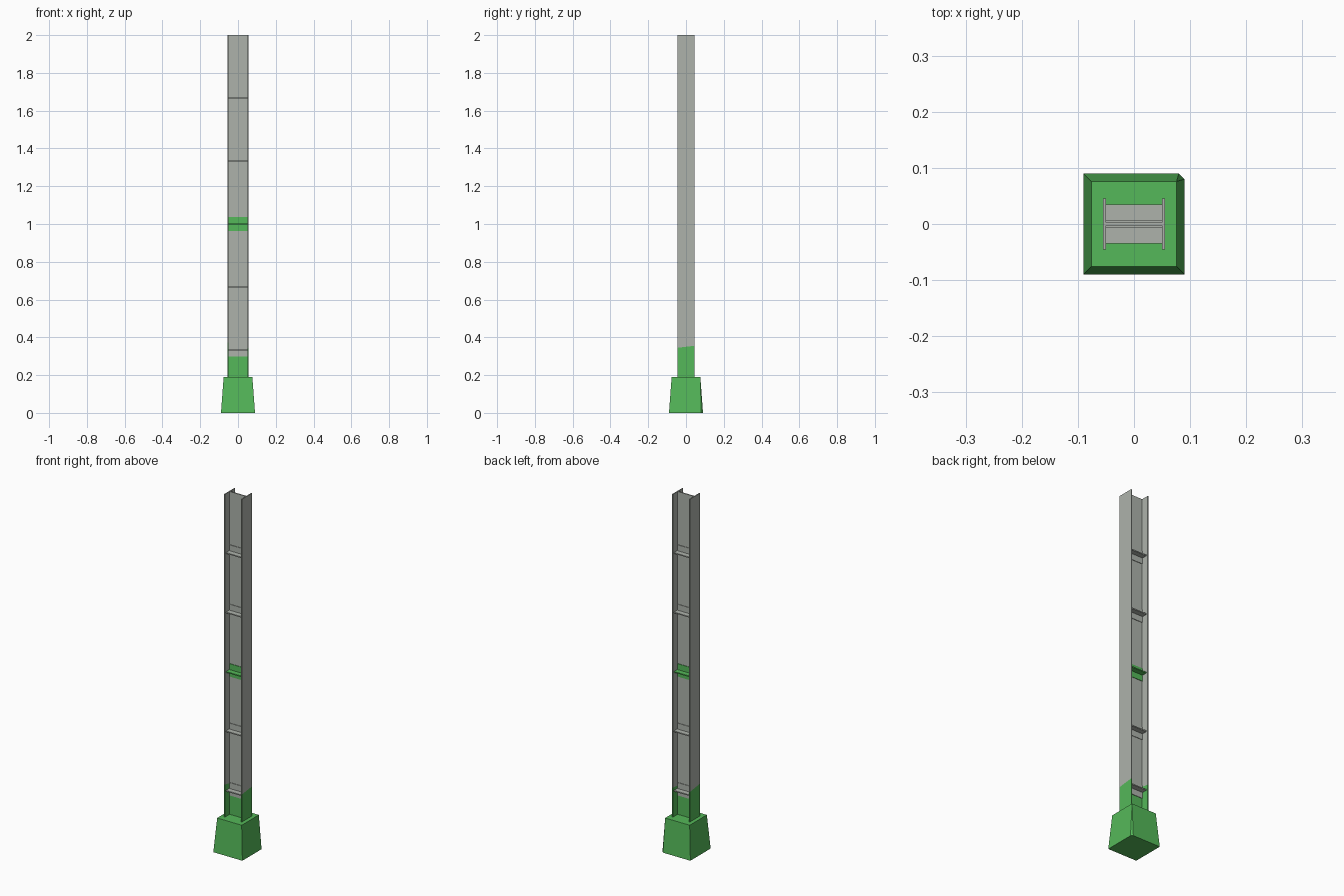
import bpy, bmesh
from mathutils import Vector

cube = bpy.data.objects.get("Cube")
if cube:
    bpy.data.objects.remove(cube, do_unlink=True)


def material(name, rgb):
    m = bpy.data.materials.new(name)
    m.use_nodes = True
    m.diffuse_color = (*rgb, 1)
    m.node_tree.nodes["Principled BSDF"].inputs["Base Color"].default_value = (*rgb, 1)
    return m


GREY = material("weathered grey", (0.42, 0.45, 0.41))
GREEN = material("green paint", (0.09, 0.48, 0.10))


def finish(name, bm, mats):
    bmesh.ops.recalc_face_normals(bm, faces=bm.faces)
    mesh = bpy.data.meshes.new(name)
    bm.to_mesh(mesh)
    bm.free()
    for m in mats:
        mesh.materials.append(m)
    ob = bpy.data.objects.new(name, mesh)
    bpy.context.collection.objects.link(ob)
    return ob


def box(lo, hi):
    bm = bmesh.new()
    bmesh.ops.create_cube(bm, size=1)
    lo, hi = Vector(lo), Vector(hi)
    for v in bm.verts:
        v.co = (lo + hi) / 2 + v.co * (hi - lo)
    return bm


def painted_post(name, lo, hi, height, slope):
    """Box painted green below a slightly slanted line."""
    bm = box(lo, hi)
    point, normal = Vector((0, 0, height)), Vector((0, -slope, 1))
    bmesh.ops.bisect_plane(bm, geom=bm.verts[:] + bm.edges[:] + bm.faces[:],
                           plane_co=point, plane_no=normal)
    for f in bm.faces:
        if (f.calc_center_median() - point).dot(normal) < 0:
            f.material_index = 1
    finish(name, bm, [GREY, GREEN])


# Tapered foot with one clipped lower corner
B, T, FOOT, CLIP = 0.09, 0.076, 0.19, 0.01
bm = bmesh.new()
low = [bm.verts.new((x, y, 0)) for x, y in
       [(-B, -B), (B, -B), (B, B - CLIP), (B - CLIP, B), (-B, B)]]
top = [bm.verts.new((x, y, FOOT)) for x, y in [(-T, -T), (T, -T), (T, T), (-T, T)]]
bm.faces.new(low)
bm.faces.new(top)
bm.faces.new((low[0], low[1], top[1], top[0]))
bm.faces.new((low[1], low[2], top[2], top[1]))
bm.faces.new((low[2], low[3], top[2]))
bm.faces.new((low[3], low[4], top[3], top[2]))
bm.faces.new((low[4], low[0], top[0], top[3]))
finish("foot", bm, [GREEN])

# H-section post: two flanges and a web
IN, OUT, HALF, WEB = 0.05, 0.055, 0.045, 0.003
painted_post("left_flange", (IN, -HALF, FOOT), (OUT, HALF, 2), 0.35, 0.12)
painted_post("right_flange", (-OUT, -HALF, FOOT), (-IN, HALF, 2), 0.365, -0.15)
painted_post("web", (-IN, -WEB, FOOT), (IN, WEB, 2), 0.34, 0)

# Stiffeners: backing plate and shelf on both sides of the web
for i in range(1, 6):
    z = i / 3
    colour = GREEN if i == 3 else GREY
    for side, s in (("front", -1), ("back", 1)):
        for part, near, far, half in (("backing", WEB, 0.006, 0.036),
                                      ("shelf", 0.006, 0.035, 0.003)):
            ys = sorted((s * near, s * far))
            finish(f"{side}_{part}_{i}",
                   box((-IN, ys[0], z - half), (IN, ys[1], z + half)), [colour])
